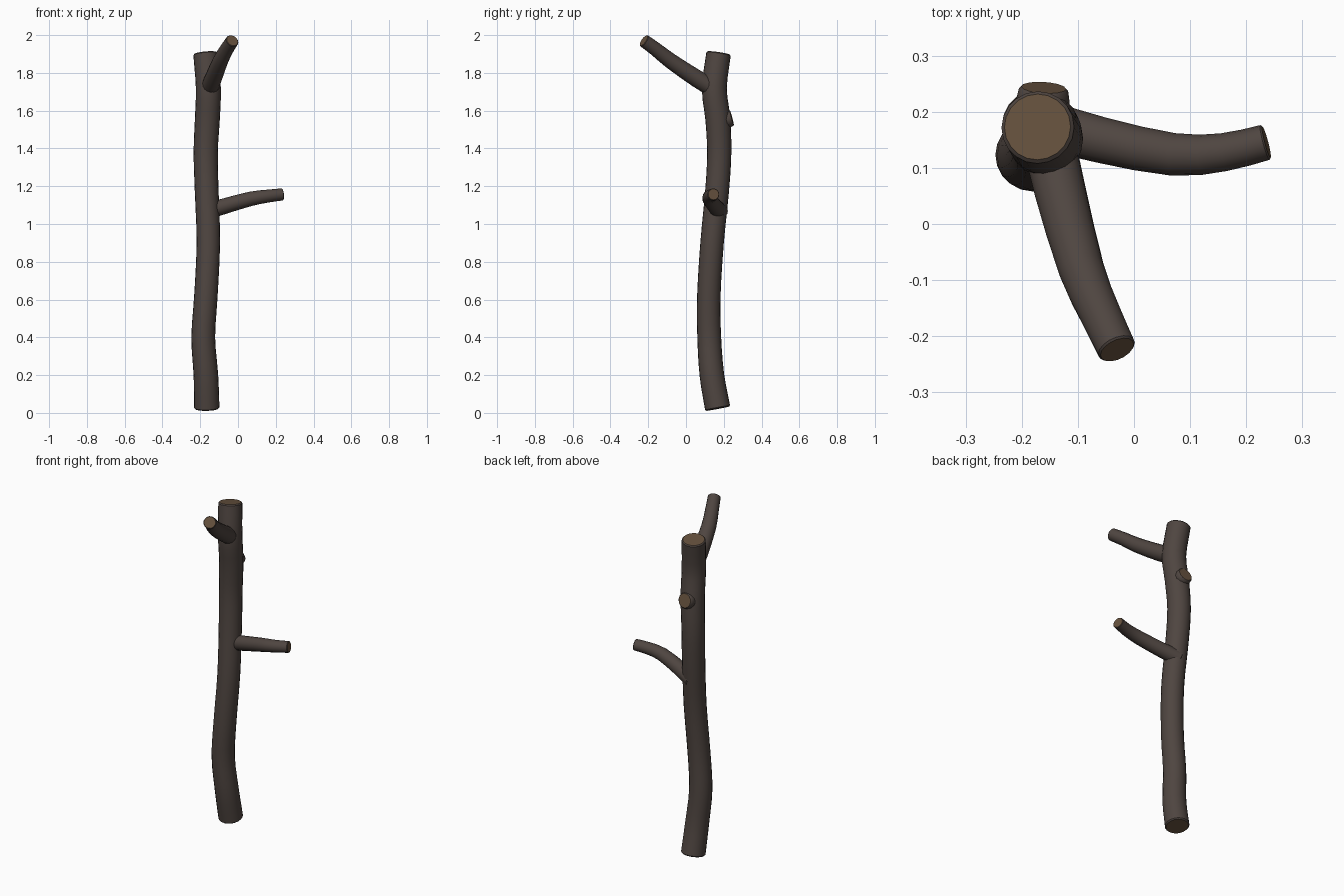
import bpy, bmesh, math
from mathutils import Vector

cube = bpy.data.objects.get("Cube")
if cube:
    bpy.data.objects.remove(cube, do_unlink=True)


def material(name, rgb):
    mat = bpy.data.materials.new(name)
    mat.use_nodes = True
    mat.diffuse_color = (*rgb, 1)
    bsdf = mat.node_tree.nodes["Principled BSDF"]
    bsdf.inputs["Base Color"].default_value = (*rgb, 1)
    bsdf.inputs["Roughness"].default_value = 0.9
    return mat


BARK = material("dark_bark", (0.078, 0.060, 0.052))
WOOD = material("cut_wood", (0.130, 0.082, 0.047))


def smooth_path(points, steps):
    """Catmull-Rom through (x, y, z, radius) points."""
    p = [Vector(q) for q in points]
    p = [2 * p[0] - p[1]] + p + [2 * p[-1] - p[-2]]
    out = []
    for a, b, c, d in zip(p, p[1:], p[2:], p[3:]):
        for i in range(steps):
            t = i / steps
            out.append(0.5 * (2 * b + (c - a) * t + (2 * a - 5 * b + 4 * c - d) * t * t
                              + (3 * b - a - 3 * c + d) * t ** 3))
    return out + [p[-2]]


def limb(name, points, steps, sides):
    """Round limb swept along a path, with slightly rounded sawn ends."""
    path = smooth_path(points, steps)
    centres = [q.to_3d() for q in path]
    bm = bmesh.new()
    rings = []
    side = Vector((1, 0, 0)) if abs((centres[-1] - centres[0]).normalized().x) < 0.8 else Vector((0, 1, 0))
    last = len(path) - 1

    def ring(centre, radius, u, v):
        angles = [math.tau * k / sides for k in range(sides)]
        rings.append([bm.verts.new(centre + radius * (u * math.cos(a) + v * math.sin(a)))
                      for a in angles])

    for i, q in enumerate(path):
        along = (centres[min(i + 1, last)] - centres[max(i - 1, 0)]).normalized()
        u = (side - along * side.dot(along)).normalized()
        v = along.cross(u)
        side = u
        r = q.w
        bevel = 0.09 * r
        if i == 0:
            ring(centres[i], r - bevel, u, v)
            ring(centres[i] + along * bevel, r, u, v)
        elif i == last:
            ring(centres[i] - along * bevel, r, u, v)
            ring(centres[i], r - bevel, u, v)
        else:
            ring(centres[i], r, u, v)

    for low, high in zip(rings, rings[1:]):
        for k in range(sides):
            n = (k + 1) % sides
            bm.faces.new((low[k], low[n], high[n], high[k]))
    # sawn faces
    for cap in (rings[0][::-1], rings[-1]):
        bm.faces.new(cap).material_index = 1
    bmesh.ops.recalc_face_normals(bm, faces=bm.faces)

    mesh = bpy.data.meshes.new(name)
    bm.to_mesh(mesh)
    bm.free()
    mesh.materials.append(BARK)
    mesh.materials.append(WOOD)
    obj = bpy.data.objects.new(name, mesh)
    bpy.context.collection.objects.link(obj)
    bpy.ops.object.select_all(action='DESELECT')
    obj.select_set(True)
    bpy.context.view_layer.objects.active = obj
    bpy.ops.object.shade_smooth_by_angle(angle=math.radians(40))
    return obj


# Main stem
limb("trunk", [
    (-0.165, 0.168, 0.022, 0.067),
    (-0.170, 0.137, 0.200, 0.065),
    (-0.184, 0.123, 0.400, 0.063),
    (-0.170, 0.121, 0.620, 0.062),
    (-0.157, 0.138, 0.900, 0.062),
    (-0.166, 0.165, 1.180, 0.063),
    (-0.171, 0.176, 1.380, 0.064),
    (-0.162, 0.168, 1.560, 0.066),
    (-0.157, 0.150, 1.720, 0.066),
    (-0.172, 0.173, 1.905, 0.065),
], 3, 20)

# Side branch reaching left
limb("left_branch", [
    (-0.170, 0.180, 1.065, 0.044),
    (-0.060, 0.150, 1.098, 0.041),
    (0.070, 0.124, 1.134, 0.038),
    (0.160, 0.128, 1.148, 0.034),
    (0.236, 0.146, 1.157, 0.032),
], 2, 16)

# Upper branch reaching forward
limb("front_branch", [
    (-0.152, 0.150, 1.715, 0.047),
    (-0.132, 0.060, 1.768, 0.046),
    (-0.094, -0.080, 1.862, 0.041),
    (-0.060, -0.160, 1.925, 0.037),
    (-0.030, -0.224, 1.971, 0.035),
], 2, 16)

# Short sawn-off knot at the back
limb("knot_stub", [
    (-0.163, 0.160, 1.540, 0.050),
    (-0.163, 0.205, 1.552, 0.049),
    (-0.161, 0.243, 1.562, 0.044),
], 2, 14)
